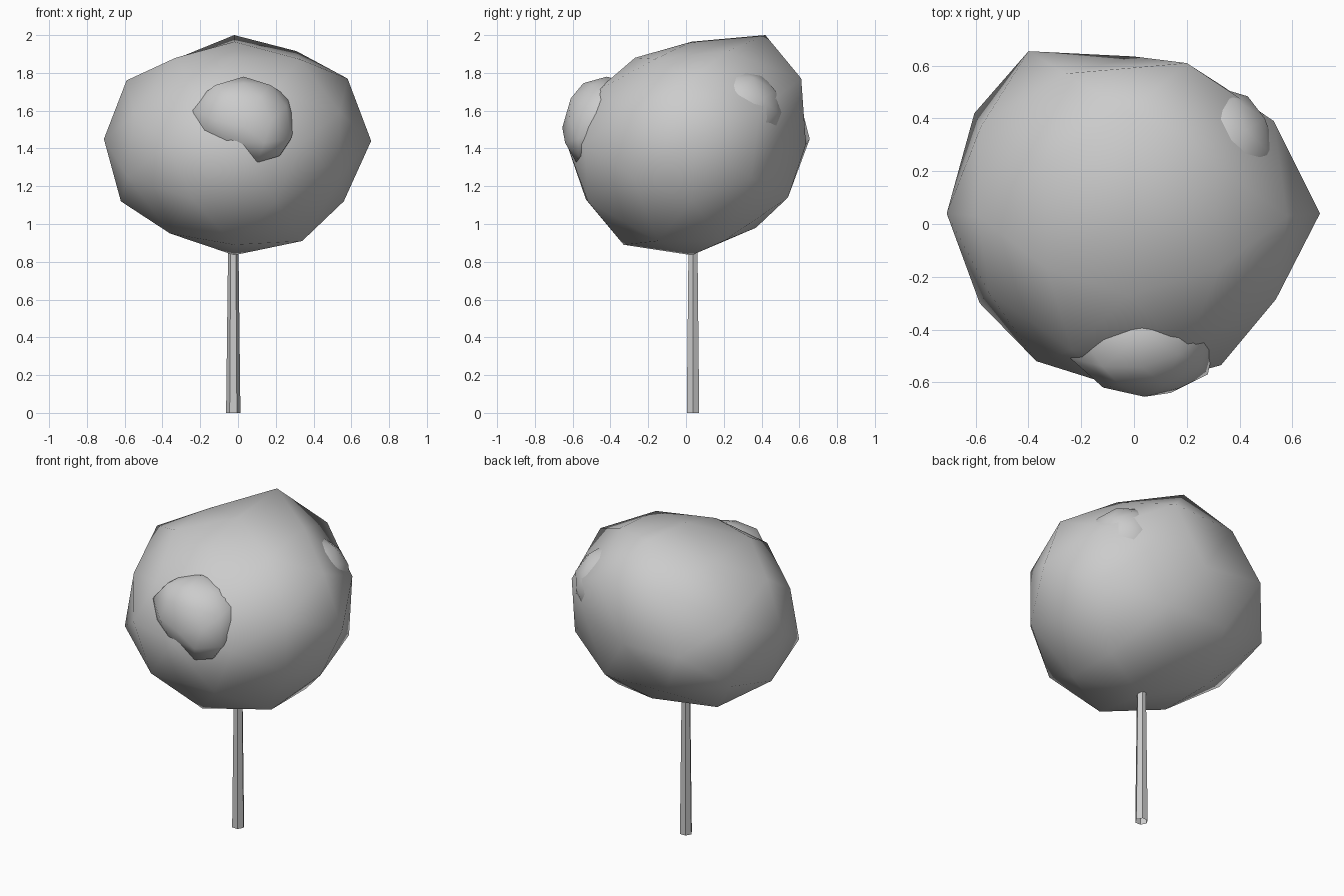
import bpy, bmesh
from mathutils import Vector

PHI = (1 + 5 ** 0.5) / 2


def foliage(name, centre, radii, targets=()):
    """Low-poly icosphere with a vertex on every axis; targets pull the nearest vertex."""
    bm = bmesh.new()
    for a in (-1, 1):
        for b in (-PHI, PHI):
            for p in ((a, b, 0), (0, a, b), (b, 0, a)):
                bm.verts.new(p)
    bmesh.ops.convex_hull(bm, input=bm.verts[:])
    bmesh.ops.subdivide_edges(bm, edges=bm.edges[:], cuts=1, use_grid_fill=True)
    c = Vector(centre)
    for v in bm.verts:
        n = v.co.normalized()
        v.co = c + Vector([n[i] * radii[i] for i in range(3)])
    base = [(v, v.co.copy()) for v in bm.verts]
    for t in targets:
        t = Vector(t)
        min(base, key=lambda e: (e[1] - t).length)[0].co = t
    bmesh.ops.triangulate(bm, faces=bm.faces[:])
    bmesh.ops.recalc_face_normals(bm, faces=bm.faces[:])
    for f in bm.faces:
        f.smooth = True
    mesh = bpy.data.meshes.new(name)
    bm.to_mesh(mesh)
    bm.free()
    ob = bpy.data.objects.new(name, mesh)
    bpy.context.collection.objects.link(ob)
    return ob


# Six-sided open tapering trunk, running a little way into the crown
bpy.ops.mesh.primitive_cone_add(vertices=6, radius1=0.038, radius2=0.026, depth=1.0,
                                end_fill_type='NOTHING',
                                location=(-0.025, 0.037, 0.5), rotation=(0, 0, 0.5236))
bpy.context.object.name = "trunk"

# Main crown with irregular lumps
foliage("crown", (-0.02, 0.03, 1.42), (0.69, 0.63, 0.56), [
    (0.705, 0.04, 1.44), (-0.71, 0.04, 1.45), (-0.02, -0.63, 1.42), (0.0, 0.635, 1.42),
    (-0.02, 0.03, 1.965), (-0.02, 0.03, 0.835),
    (-0.02, 0.42, 2.0), (-0.02, -0.27, 1.88),
    (-0.02, 0.37, 0.98), (-0.02, -0.33, 0.89),
    (0.58, 0.03, 1.77), (-0.59, 0.03, 1.76), (0.56, 0.03, 1.12), (-0.62, 0.03, 1.12),
    (-0.40, 0.655, 1.45), (0.34, 0.52, 1.45), (0.33, -0.535, 1.42), (-0.37, -0.52, 1.42),
    (0.20, 0.61, 1.77), (-0.26, 0.57, 1.78), (0.31, 0.22, 1.915),
    (-0.33, -0.17, 1.88), (-0.34, 0.22, 1.87),
    (0.34, -0.15, 0.91), (0.34, 0.2, 0.91), (-0.36, -0.15, 0.95), (-0.36, 0.2, 0.95),
    (0.20, -0.52, 1.12), (-0.24, -0.53, 1.13),
    (0.53, 0.39, 1.60), (-0.58, 0.37, 1.60), (-0.605, 0.42, 1.23),
    (-0.55, -0.26, 1.58), (-0.585, -0.30, 1.25),
])

# Small foliage lumps on the front and the back right
foliage("front_lump", (0.03, -0.42, 1.55), (0.28, 0.235, 0.23), [
    (0.10, -0.58, 1.325), (0.04, -0.655, 1.51), (-0.12, -0.54, 1.735),
    (0.22, -0.57, 1.36), (0.28, -0.57, 1.45), (0.14, -0.64, 1.43), (-0.24, -0.51, 1.60),
])
foliage("back_lump", (0.31, 0.28, 1.59), (0.23, 0.24, 0.23))
